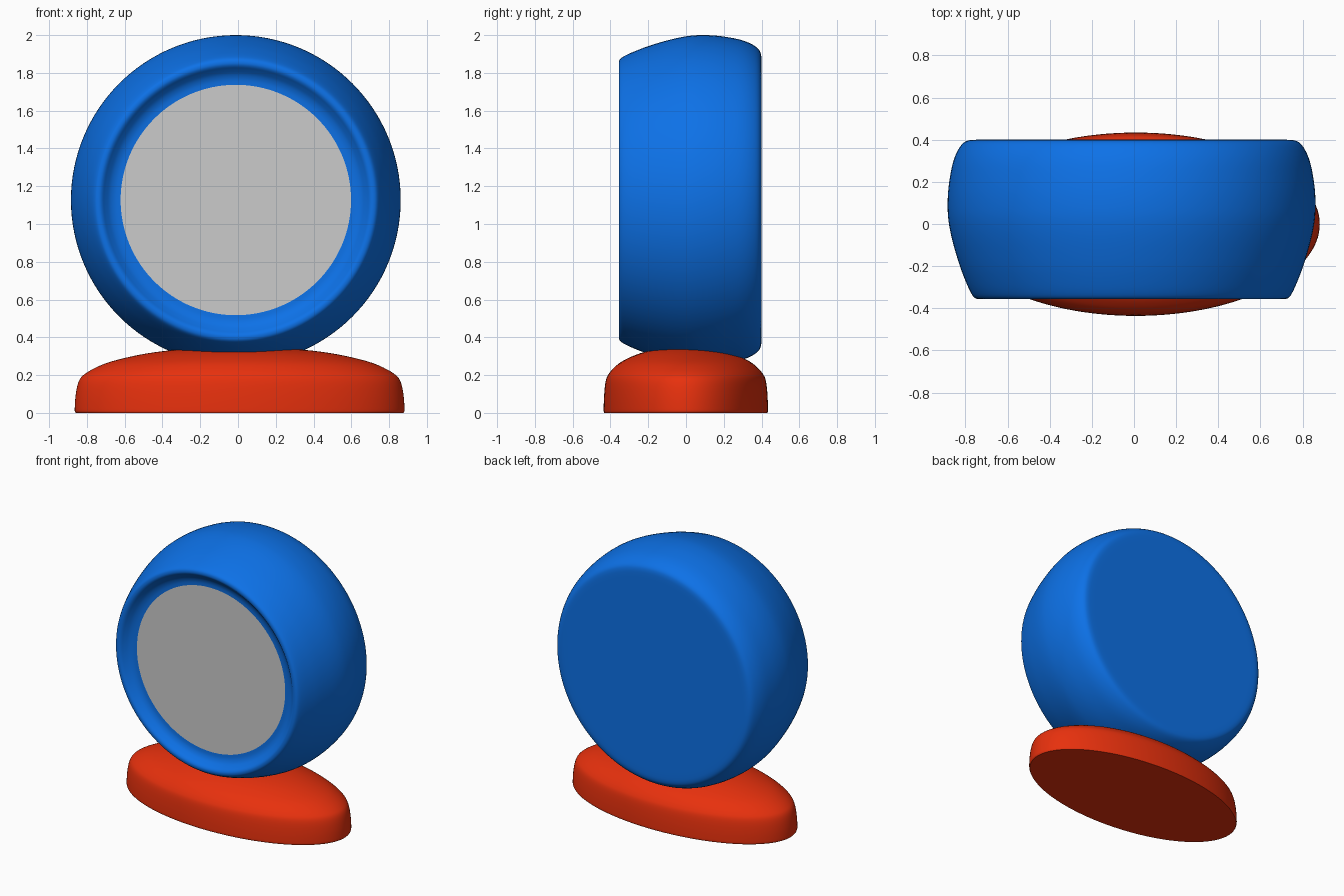
import bpy, bmesh, math
from mathutils import Matrix, Vector

if "Cube" in bpy.data.objects:
    bpy.data.objects.remove(bpy.data.objects["Cube"])

SEG = 128


def material(name, rgb):
    m = bpy.data.materials.new(name)
    m.diffuse_color = (*rgb, 1)
    m.use_nodes = True
    m.node_tree.nodes["Principled BSDF"].inputs["Base Color"].default_value = m.diffuse_color
    return m


def smooth_profile(pts, steps=4):
    """Catmull-Rom curve through (radius, height) points."""
    p = [Vector(q) for q in pts]
    p = [p[0]] + p + [p[-1]]
    out = []
    for a, b, c, d in zip(p, p[1:], p[2:], p[3:]):
        for i in range(steps):
            t = i / steps
            out.append(0.5 * (2 * b + (c - a) * t + (2 * a - 5 * b + 4 * c - d) * t * t
                              + (3 * b - a - 3 * c + d) * t ** 3))
    return out + [p[-1]]


def lathe(name, profile, mat, matrix):
    """Turn a (radius, height) profile round the local z axis, then place it."""
    bm = bmesh.new()
    rings = []
    for r, h in profile:
        if r < 1e-5:
            rings.append([bm.verts.new((0, 0, h))])
        else:
            rings.append([bm.verts.new((r * math.cos(2 * math.pi * i / SEG),
                                        r * math.sin(2 * math.pi * i / SEG), h))
                          for i in range(SEG)])
    for a, b in zip(rings, rings[1:]):
        for i in range(SEG):
            j = (i + 1) % SEG
            if len(a) == 1:
                bm.faces.new((a[0], b[j], b[i]))
            elif len(b) == 1:
                bm.faces.new((a[i], a[j], b[0]))
            else:
                bm.faces.new((a[i], a[j], b[j], b[i]))
    bm.transform(matrix)
    me = bpy.data.meshes.new(name)
    bm.to_mesh(me)
    bm.free()
    me.materials.append(mat)
    ob = bpy.data.objects.new(name, me)
    bpy.context.collection.objects.link(ob)
    bpy.ops.object.select_all(action='DESELECT')
    ob.select_set(True)
    bpy.context.view_layer.objects.active = ob
    bpy.ops.object.shade_smooth_by_angle(angle=math.radians(40))
    return ob


blue = material("blue", (0.004, 0.17, 0.82))
red = material("red", (0.80, 0.03, 0.004))
grey = material("grey", (0.60, 0.60, 0.60))

# round housing: local z becomes world +y
turn = Matrix.Translation((-0.0115, 0, 1.127)) @ Matrix.Rotation(-math.pi / 2, 4, 'X')
shell = smooth_profile([
    (0.61, -0.30), (0.64, -0.303), (0.667, -0.314), (0.69, -0.333), (0.708, -0.350),
    (0.725, -0.356), (0.745, -0.350), (0.763, -0.325), (0.788, -0.27), (0.818, -0.19),
    (0.850, -0.08), (0.868, 0.01), (0.873, 0.085), (0.869, 0.17), (0.855, 0.26),
    (0.838, 0.32), (0.815, 0.365), (0.792, 0.389), (0.765, 0.398), (0.73, 0.40)])
lathe("housing", shell + [(0.70, 0.40), (0, 0.40)], blue, turn)

# flat front disc at the bottom of the dished rim
lathe("front_disc", [(0, -0.30), (0.61, -0.30)], grey,
      turn @ Matrix.Diagonal((1, 1, 1, 1)))

# oval domed base
dome = smooth_profile([
    (0.993, 0.0), (0.998, 0.006), (1.0, 0.02), (0.996, 0.08), (0.985, 0.14),
    (0.968, 0.18), (0.94, 0.205), (0.89, 0.232), (0.81, 0.263), (0.70, 0.290),
    (0.56, 0.315), (0.40, 0.333), (0.20, 0.345), (0, 0.35)])
lathe("base", [(0, 0), (0.98, 0)] + dome, red,
      Matrix.Translation((0.0085, -0.001, 0)) @ Matrix.Diagonal((0.873, 0.435, 1, 1)))

# make every surface face outwards
for name in ("housing", "base", "front_disc"):
    me = bpy.data.objects[name].data
    bm = bmesh.new()
    bm.from_mesh(me)
    if name == "front_disc":
        bm.normal_update()
        bmesh.ops.reverse_faces(bm, faces=[f for f in bm.faces if f.normal.y > 0])
    else:
        bmesh.ops.recalc_face_normals(bm, faces=bm.faces)
        bm.normal_update()
        back = max(bm.faces, key=lambda f: f.calc_center_median().y)
        if back.normal.y < 0:
            bmesh.ops.reverse_faces(bm, faces=bm.faces)
    bm.to_mesh(me)
    bm.free()
